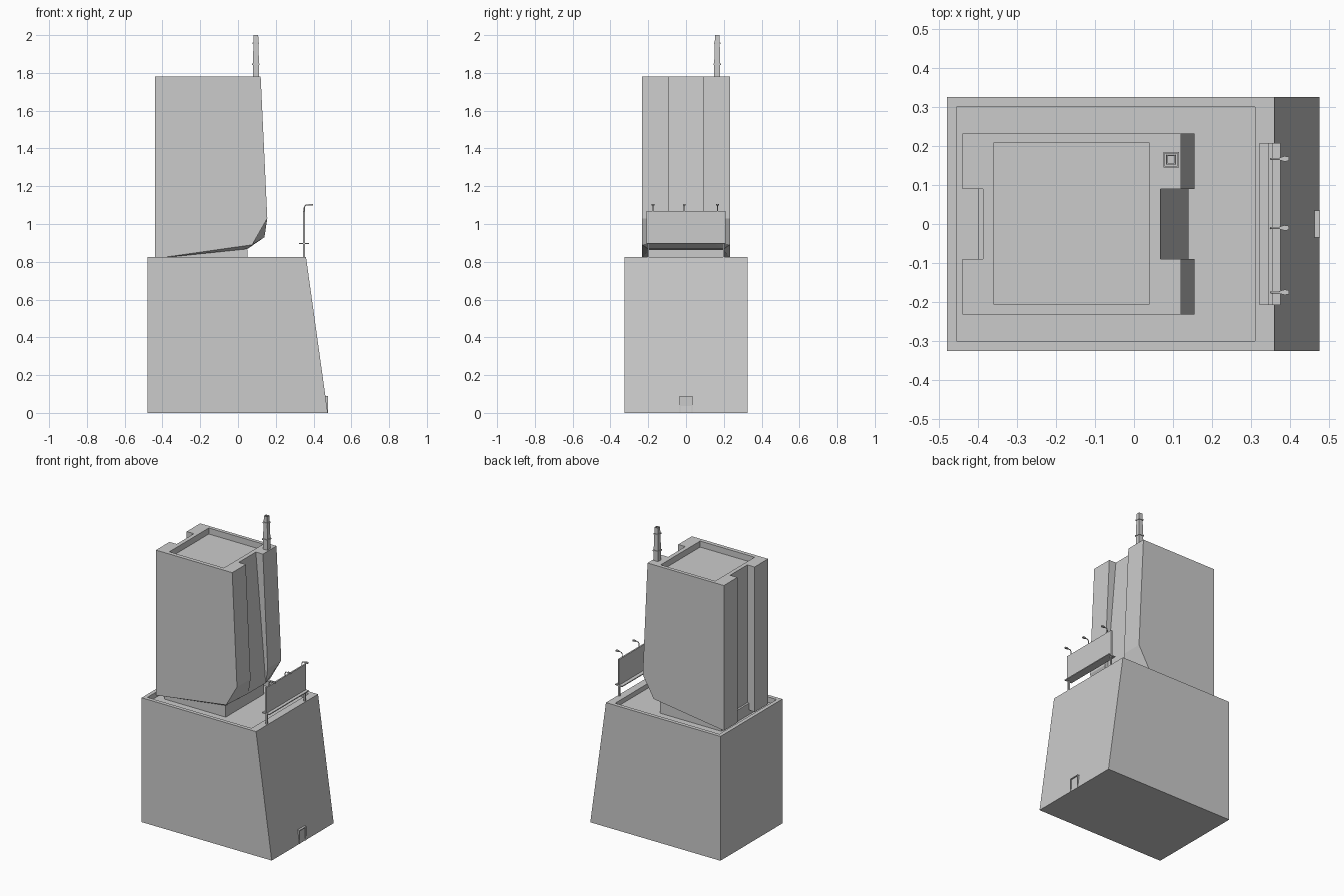
import bpy, bmesh
from mathutils import Vector

if "Cube" in bpy.data.objects:
    bpy.data.objects.remove(bpy.data.objects["Cube"])


def finish(name, bm):
    bmesh.ops.remove_doubles(bm, verts=bm.verts, dist=1e-5)
    bmesh.ops.recalc_face_normals(bm, faces=bm.faces)
    me = bpy.data.meshes.new(name)
    bm.to_mesh(me)
    bm.free()
    ob = bpy.data.objects.new(name, me)
    bpy.context.collection.objects.link(ob)
    return ob


def loft(name, rings):
    """Closed solid through equal-length rings of points."""
    bm = bmesh.new()
    rs = [[bm.verts.new(p) for p in r] for r in rings]
    n = len(rs[0])
    for a, b in zip(rs, rs[1:]):
        for i in range(n):
            j = (i + 1) % n
            bm.faces.new((a[i], a[j], b[j], b[i]))
    bm.faces.new(rs[0][::-1])
    bm.faces.new(rs[-1])
    return finish(name, bm)


def prism(name, profile, y0, y1):
    return loft(name, [[(x, y, z) for x, z in profile] for y in (y0, y1)])


def box(name, x0, x1, y0, y1, z0, z1):
    return prism(name, [(x0, z0), (x1, z0), (x1, z1), (x0, z1)], y0, y1)


def square(cx, cy, h, z):
    return [(cx - h, cy - h, z), (cx + h, cy - h, z), (cx + h, cy + h, z), (cx - h, cy + h, z)]


def cut(ob, cutter):
    cutter.hide_render = True
    m = ob.modifiers.new("cut", 'BOOLEAN')
    m.operation, m.solver, m.object = 'DIFFERENCE', 'EXACT', cutter
    bpy.context.view_layer.objects.active = ob
    bpy.ops.object.modifier_apply(modifier=m.name)
    bpy.data.objects.remove(cutter)


# Lower block with sloped right face and sunken terrace
base = prism("lower_block", [(-.48, 0), (.475, 0), (.36, .825), (-.48, .825)], -.325, .325)
cut(base, prism("terrace_cutter", [(-.455, .79), (.314, .79), (.308, .84), (-.455, .84)], -.30, .30))

# Plinth under the tower
box("tower_plinth", -.40, .05, -.20, .20, .785, .866)

# Tower: plan columns (y, top x, mid x, low x, low z), mirrored in y
half = [(.232, -.44, -.44, -.44, .817),     # outer back
        (.232, .12, .155, .075, .89),       # outer front
        (.09, .12, .155, .14, .93),         # inner front
        (.09, .068, .132, .14, .93)]        # channel
back = [(.09, -.44, -.44, -.44, .817), (.09, -.387, -.387, -.387, .822)]
cols = ([(-c[0],) + c[1:] for c in half] + half[::-1] + back
        + [(-c[0],) + c[1:] for c in back[::-1]])
bm = bmesh.new()
top = [bm.verts.new((c[1], c[0], 1.78)) for c in cols]
mid = [bm.verts.new((c[2], c[0], 1.03)) for c in cols]
low = [bm.verts.new((c[3], c[0], c[4])) for c in cols]
for a, b in ((low, mid), (mid, top)):
    for i in range(12):
        j = (i + 1) % 12
        bm.faces.new((a[i], a[j], b[j], b[i]))
bm.faces.new(top)
# Faceted underside
k0, k1 = (bm.verts.new((.05, y, .868)) for y in (-.2, .2))
for f in ((low[0], low[1], k0), (low[1], low[2], k0), (low[2], low[3], k0),
          (k0, low[3], low[4], k1), (low[4], low[5], k1), (low[5], low[6], k1),
          (low[6], low[7], k1), (low[0], k0, k1, *low[7:])):
    bm.faces.new(f)
bmesh.ops.dissolve_degenerate(bm, dist=1e-5, edges=bm.edges)
tower = finish("tower", bm)
cut(tower, box("roof_cutter", -.36, .04, -.205, .208, 1.74, 1.85))

# Chimney with open top and two collars
cx, cy = .095, .165
loft("chimney", [square(cx, cy, h, z) for h, z in
                 ((.016, 1.77), (.016, 1.85), (.012, 2.0), (.009, 2.0), (.009, 1.97))])
for h, z in ((.020, 1.842), (.017, 1.952)):
    loft("chimney_collar", [square(cx, cy, h, z), square(cx, cy, h, z + .008)])

# Billboard, posts and walkway
box("billboard_panel", .345, .355, -.208, .208, .90, 1.07)
box("billboard_walkway", .322, .375, -.208, .208, .893, .899)
for s in (-1, 1):
    box("billboard_post", .345, .355, s * .2 - .005, s * .2 + .005, .82, .90)

# Billboard lamps: bent arm and flared head
for y in (-.175, -.01, .167):
    cu = bpy.data.curves.new("lamp_arm", 'CURVE')
    cu.dimensions, cu.bevel_depth, cu.bevel_resolution = '3D', .003, 1
    sp = cu.splines.new('POLY')
    pts = [(.351, 1.06), (.351, 1.088), (.357, 1.099), (.38, 1.102)]
    sp.points.add(len(pts) - 1)
    for p, (x, z) in zip(sp.points, pts):
        p.co = (x, y, z, 1)
    cu.use_fill_caps = True
    bpy.context.collection.objects.link(bpy.data.objects.new("lamp_arm", cu))
    loft("lamp_head", [[(x, y - w, 1.097), (x, y + w, 1.097), (x, y + w, 1.105), (x, y - w, 1.105)]
                       for x, w in ((.373, .003), (.386, .007), (.398, .005))])

# Doorway on the sloped face
for s in (-1, 1):
    box("door_jamb", .45, .477, s * .032 - .003, s * .032 + .003, 0, .09)
box("door_lintel", .45, .477, -.035, .035, .084, .09)
box("door_panel", .45, .470, -.03, .03, 0, .085)
